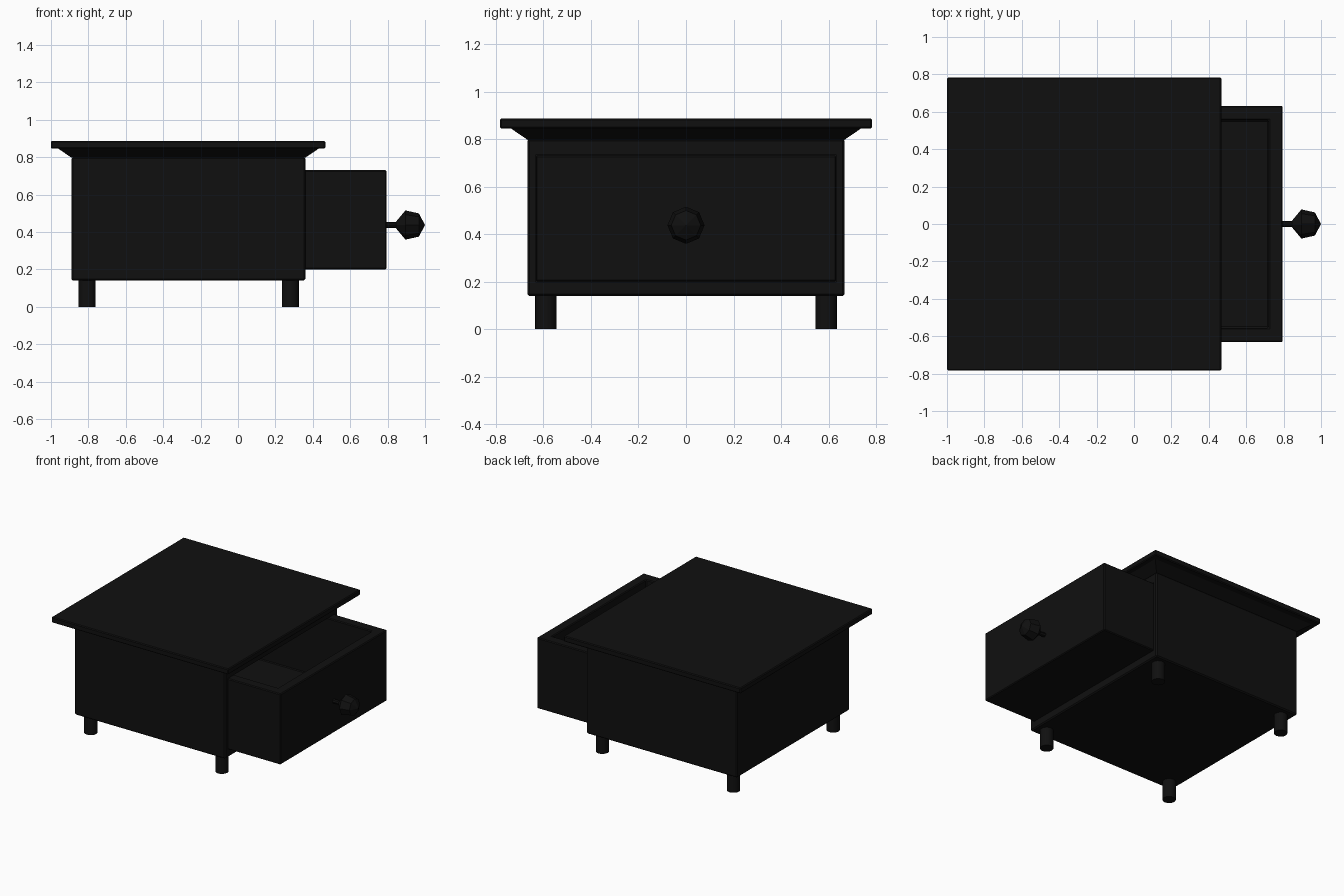
import bpy, bmesh
from math import pi, cos, sin

if "Cube" in bpy.data.objects:
    bpy.data.objects.remove(bpy.data.objects["Cube"])

black = bpy.data.materials.new("black_paint")
black.diffuse_color = (0.005, 0.005, 0.005, 1)
black.use_nodes = True
black.node_tree.nodes["Principled BSDF"].inputs["Base Color"].default_value = black.diffuse_color


def finish(name, bm):
    bmesh.ops.recalc_face_normals(bm, faces=bm.faces)
    me = bpy.data.meshes.new(name)
    bm.to_mesh(me)
    bm.free()
    ob = bpy.data.objects.new(name, me)
    bpy.context.collection.objects.link(ob)
    me.materials.append(black)
    return ob


def box(name, lo, hi, flare=0.0):
    """Box between two corners; flare widens its top on every side."""
    bm = bmesh.new()
    bmesh.ops.create_cube(bm, size=1)
    for v in bm.verts:
        top = v.co.z > 0
        for i in range(3):
            positive = v.co[i] > 0
            v.co[i] = hi[i] if positive else lo[i]
            if i < 2 and top:
                v.co[i] += flare if positive else -flare
    return finish(name, bm)


def bevel(ob, width):
    m = ob.modifiers.new("edge_bevel", 'BEVEL')
    m.width = width
    m.segments = 1
    m.limit_method = 'ANGLE'


def cut(ob, lo, hi):
    c = box(ob.name + "_cutter", lo, hi)
    c.hide_render = True
    c.hide_viewport = False
    c.display_type = 'WIRE'
    m = ob.modifiers.new("cavity", 'BOOLEAN')
    m.operation = 'DIFFERENCE'
    m.solver = 'EXACT'
    m.object = c


def revolve_x(name, profile, centre_z, sides):
    """Revolve (x, radius) points about a horizontal axis."""
    bm = bmesh.new()
    rings = []
    for x, r in profile:
        n = sides if r > 0 else 1
        rings.append([bm.verts.new((x, r * cos(2 * pi * k / sides + pi / 2),
                                    centre_z + r * sin(2 * pi * k / sides + pi / 2)))
                      for k in range(n)])
    for a, b in zip(rings, rings[1:]):
        for k in range(sides):
            j = (k + 1) % sides
            quad = [a[k % len(a)], a[j % len(a)], b[j % len(b)], b[k % len(b)]]
            bm.faces.new(list(dict.fromkeys(quad)))
    return finish(name, bm)


# Cabinet shell with the drawer opening on its right side
cabinet = box("cabinet", (-0.89, -0.667, 0.14), (0.36, 0.667, 0.80))
bevel(cabinet, 0.008)
cut(cabinet, (-0.83, -0.634, 0.198), (0.50, 0.634, 0.732))

# Flared moulding and table top
box("moulding", (-0.89, -0.667, 0.797), (0.36, 0.667, 0.846), flare=0.072)
table_top = box("table_top", (-1.0, -0.783, 0.845), (0.467, 0.783, 0.887))
bevel(table_top, 0.006)

# Pulled-out drawer, open at the top
drawer = box("drawer", (-0.36, -0.632, 0.20), (0.795, 0.632, 0.73))
cut(drawer, (-0.285, -0.555, 0.27), (0.72, 0.555, 0.90))
bevel(drawer, 0.006)

# Drawer knob and stem
revolve_x("knob", [(0.845, 0), (0.845, 0.018), (0.895, 0.078),
                   (0.967, 0.062), (1.0, 0)], 0.437, 8)
revolve_x("knob_stem", [(0.78, 0), (0.78, 0.016), (0.86, 0.016), (0.86, 0)], 0.437, 8)

# Four round legs
for side, x in (("left", -0.807), ("right", 0.28)):
    for end, y in (("front", -0.59), ("back", 0.59)):
        bpy.ops.mesh.primitive_cylinder_add(vertices=16, radius=0.046, depth=0.15,
                                            location=(x, y, 0.075))
        leg = bpy.context.object
        leg.name = f"{end}_{side}_leg"
        leg.data.materials.append(black)
        bpy.ops.object.shade_smooth_by_angle()
